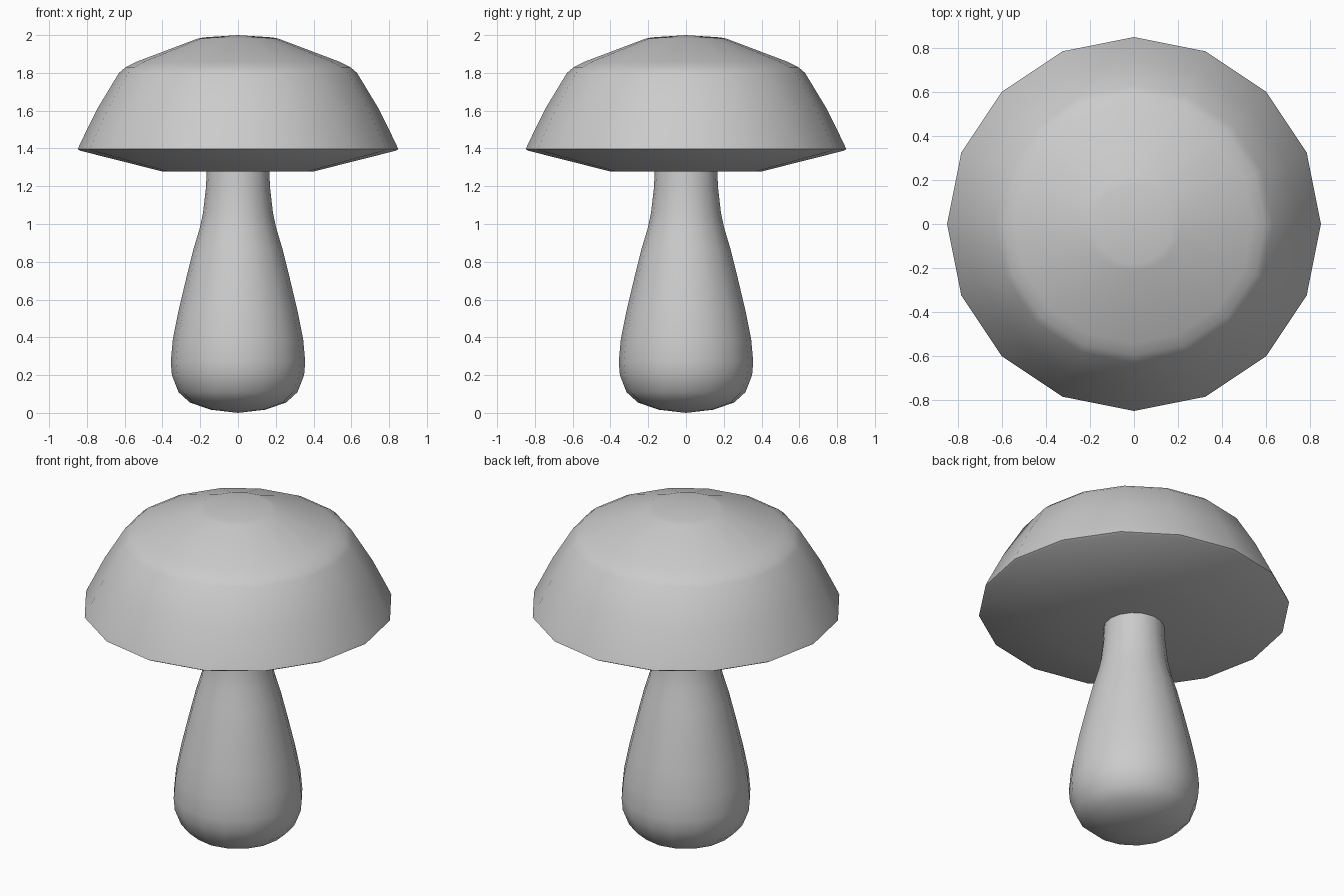
import bpy, bmesh, math

if "Cube" in bpy.data.objects:
    bpy.data.objects.remove(bpy.data.objects["Cube"])

SIDES = 16


def lathe(name, profile, angle):
    """Revolve a (radius, z) profile about z; zero radii become poles."""
    bm = bmesh.new()
    rings = []
    for r, z in profile:
        if r == 0:
            rings.append([bm.verts.new((0, 0, z))] * SIDES)
        else:
            rings.append([bm.verts.new((r * math.cos(a), r * math.sin(a), z))
                          for a in (math.tau * i / SIDES for i in range(SIDES))])
    for low, high in zip(rings, rings[1:]):
        for i in range(SIDES):
            j = (i + 1) % SIDES
            corners = dict.fromkeys((low[i], low[j], high[j], high[i]))
            bm.faces.new(list(corners))
    bmesh.ops.recalc_face_normals(bm, faces=bm.faces[:])
    mesh = bpy.data.meshes.new(name)
    bm.to_mesh(mesh)
    bm.free()
    obj = bpy.data.objects.new(name, mesh)
    bpy.context.collection.objects.link(obj)
    bpy.ops.object.select_all(action='DESELECT')
    obj.select_set(True)
    bpy.context.view_layer.objects.active = obj
    bpy.ops.object.shade_smooth_by_angle(angle=math.radians(angle))
    return obj


# Faceted cap: shallow underside, narrow rim, domed top
lathe("cap", [(0, 1.278), (0.40, 1.278), (0.835, 1.388), (0.848, 1.396),
              (0.84, 1.417), (0.745, 1.61), (0.63, 1.80), (0.595, 1.83),
              (0.54, 1.858), (0.215, 1.981), (0.18, 1.988), (0, 2.0)], 60)

# Stem: bulbous base tapering to a neck that meets the cap
lathe("stem", [(0, 0), (0.145, 0.017), (0.255, 0.055), (0.315, 0.11),
               (0.35, 0.20), (0.356, 0.27), (0.345, 0.39), (0.315, 0.54),
               (0.27, 0.73), (0.235, 0.87), (0.202, 0.98), (0.185, 1.06),
               (0.17, 1.19), (0.165, 1.29), (0, 1.29)], 60)
